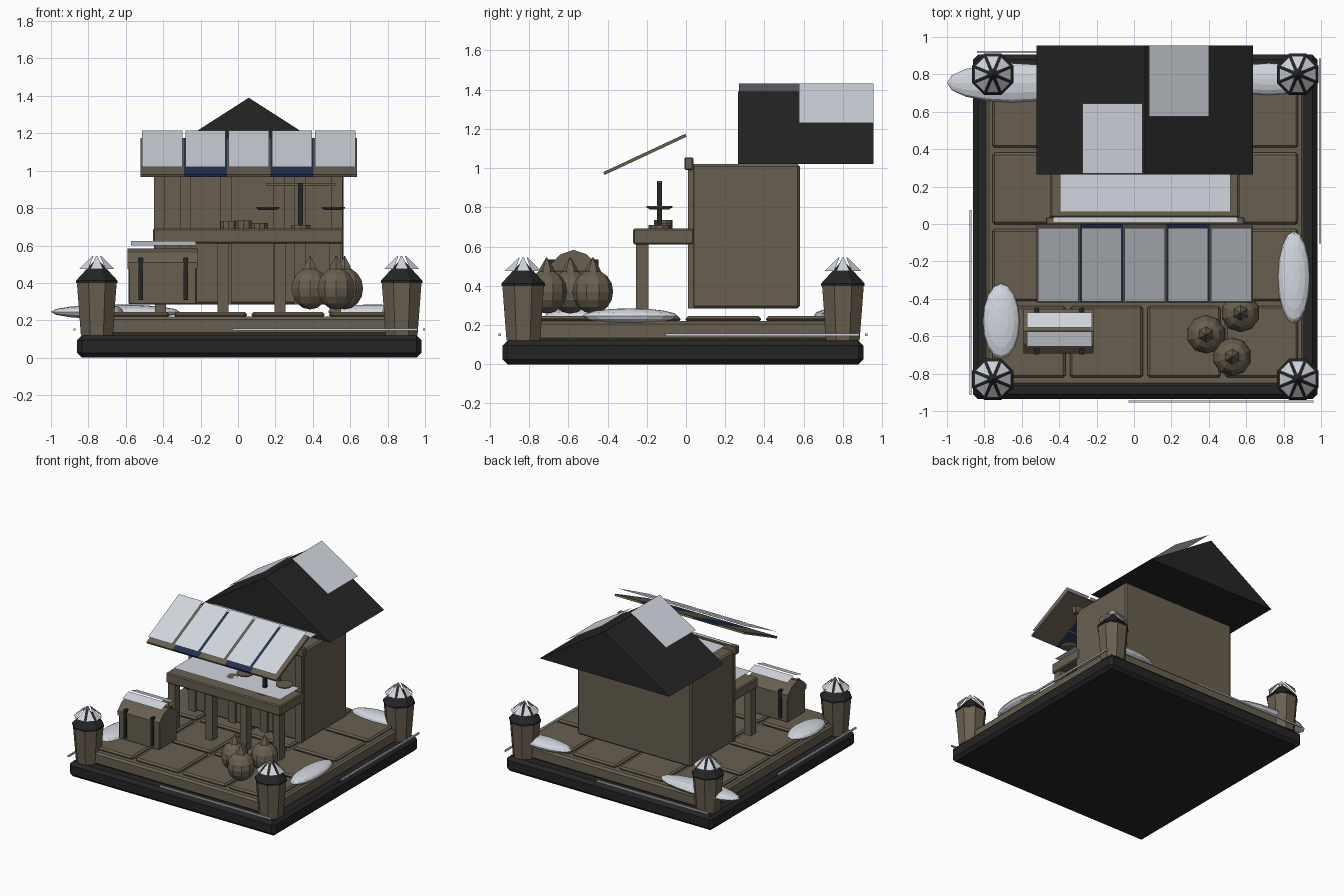
import bpy
import math
from mathutils import Vector

cube = bpy.data.objects.get("Cube")
if cube:
    bpy.data.objects.remove(cube, do_unlink=True)

CX, CY = 0.06, -0.015  # centre of the plinth


def material(name, rgb):
    m = bpy.data.materials.new(name)
    m.use_nodes = True
    m.diffuse_color = (*rgb, 1)
    bsdf = next(n for n in m.node_tree.nodes if n.type == 'BSDF_PRINCIPLED')
    bsdf.inputs["Base Color"].default_value = (*rgb, 1)
    return m


BROWN = material("weathered brown", (0.14, 0.115, 0.078))
BLACK = material("charcoal black", (0.018, 0.018, 0.018))
SNOW = material("snow grey", (0.64, 0.67, 0.73))
BLUE = material("navy blue", (0.016, 0.03, 0.085))


def mesh(name, verts, faces, mat):
    me = bpy.data.meshes.new(name)
    me.from_pydata(verts, [], faces)
    me.materials.append(mat)
    ob = bpy.data.objects.new(name, me)
    bpy.context.scene.collection.objects.link(ob)
    return ob


def bevel(ob, width):
    mod = ob.modifiers.new("bevel", 'BEVEL')
    mod.width, mod.segments = width, 1


def box(name, xs, ys, zs, mat, edge=0):
    verts = [(x, y, z) for x in xs for y in ys for z in zs]
    faces = [(0, 1, 3, 2), (4, 6, 7, 5), (0, 4, 5, 1),
             (2, 3, 7, 6), (0, 2, 6, 4), (1, 5, 7, 3)]
    ob = mesh(name, verts, faces, mat)
    if edge:
        bevel(ob, edge)
    return ob


def lathe(name, profile, x, y, mat, sides=8, turn=0.5):
    """Stack of polygon rings given as (radius, height)."""
    verts, faces = [], []
    for r, z in profile:
        for i in range(sides):
            a = math.tau * (i + turn) / sides
            verts.append((x + r * math.cos(a), y + r * math.sin(a), z))
    for k in range(len(profile) - 1):
        for i in range(sides):
            j = (i + 1) % sides
            faces.append((k * sides + i, k * sides + j,
                          (k + 1) * sides + j, (k + 1) * sides + i))
    faces.append(tuple(reversed(range(sides))))
    faces.append(tuple(range(len(verts) - sides, len(verts))))
    return mesh(name, verts, faces, mat)


def prism(name, profile, axis, start, end, mat):
    """Extrude a 2D profile along x or y."""
    n = len(profile)
    verts = [(t, p, z) if axis == 'x' else (p, t, z)
             for t in (start, end) for p, z in profile]
    faces = [(i, (i + 1) % n, n + (i + 1) % n, n + i) for i in range(n)]
    faces += [tuple(reversed(range(n))), tuple(range(n, 2 * n))]
    ob = mesh(name, verts, faces, mat)
    bpy.context.view_layer.objects.active = ob
    bpy.ops.object.mode_set(mode='EDIT')
    bpy.ops.mesh.select_all(action='SELECT')
    bpy.ops.mesh.normals_make_consistent(inside=False)
    bpy.ops.object.mode_set(mode='OBJECT')
    return ob


def sheet(name, a, b, c, d):
    """Single snow sheet, wound to face up."""
    corners = [Vector(v) for v in (a, b, c, d)]
    if (corners[1] - corners[0]).cross(corners[2] - corners[0]).z < 0:
        corners.reverse()
    return mesh(name, corners, [(0, 1, 2, 3)], SNOW)


def flat_sheet(name, xs, ys, z):
    return sheet(name, (xs[0], ys[0], z), (xs[1], ys[0], z),
                 (xs[1], ys[1], z), (xs[0], ys[1], z))


def mound(name, centre, size, mat, segments=16, rings=8):
    bpy.ops.mesh.primitive_uv_sphere_add(segments=segments, ring_count=rings, location=centre)
    ob = bpy.context.object
    ob.name, ob.scale = name, size
    ob.data.materials.append(mat)
    return ob


# Plinth, paved floor and tiles
box("plinth", (CX - .92, CX + .92), (CY - .92, CY + .92), (0, .12), BLACK, .025)
box("floor", (CX - .85, CX + .85), (CY - .85, CY + .85), (.12, .22), BROWN, .015)
for i in range(4):
    for j in range(4):
        tx, ty = CX + (i - 1.5) * .415, CY + (j - 1.5) * .41
        box("paving_tile", (tx - .195, tx + .195), (ty - .192, ty + .192),
            (.215, .245), BROWN, .012)

# Snow strips along the four edges
for k in range(4):
    c, s = round(math.cos(k * math.pi / 2)), round(math.sin(k * math.pi / 2))
    pts = [(u * c - v * s, u * s + v * c)
           for u, v in ((-.09, -.94), (.90, -.928))]
    xs = sorted(CX + p[0] for p in pts)
    ys = sorted(CY + p[1] for p in pts)
    box("edge_snow_strip", xs, ys, (.145, .157), SNOW)

# Corner posts with caps and snow crowns
for sx in (-1, 1):
    for sy in (-1, 1):
        px, py = CX + sx * .815, CY + sy * .815
        lathe("corner_post", [(.092, .12), (.115, .40)], px, py, BROWN)
        lathe("corner_post_cap", [(.12, .40), (.12, .412), (.003, .53)], px, py, BLACK)
        verts, faces = [], []
        for i in range(8):
            a = math.tau * i / 8
            for r, w, z in ((.028, -.004, .545), (.098, -.034, .475),
                            (.098, .034, .475), (.028, .004, .545)):
                verts.append((px + r * math.cos(a) - w * math.sin(a),
                              py + r * math.sin(a) + w * math.cos(a), z))
            faces.append(tuple(range(4 * i, 4 * i + 4)))
        mesh("post_snow_crown", verts, faces, SNOW)

# House body, front boards and top beam
box("house_body", (-.45, .565), (.03, .58), (.285, 1.02), BROWN, .012)
for x in (-.42, -.28, -.065, .22, .33, .53):
    box("wall_board", (x - .03, x + .03), (.01, .04), (.285, 1.0), BROWN)
box("top_beam", (-.47, .59), (-.008, .037), (.99, 1.055), BROWN, .006)
flat_sheet("beam_snow", (-.43, .55), (.012, .037), 1.062)
flat_sheet("house_top_snow", (-.395, .515), (.065, .55), 1.057)

# Gable roof with two snow sheets
prism("gable_roof", [(-.52, 1.02), (.635, 1.02), (.0575, 1.39)], 'y', .265, .955, BLACK)
sheet("roof_snow_right", (.08, .575, 1.43), (.40, .575, 1.23), (.40, .955, 1.23), (.08, .955, 1.43))
sheet("roof_snow_left", (.045, .27, 1.43), (-.275, .27, 1.23), (-.275, .645, 1.23), (.045, .645, 1.43))

# Striped awning with floating snow sheets
for i in range(5):
    x0 = -.52 + i * .231
    prism("awning_stripe", [(-.415, .965), (.003, 1.16), (-.003, 1.175), (-.421, .98)],
          'x', x0, x0 + .231, BLUE if i % 2 else BROWN)
    sheet("awning_snow", (x0 + .008, -.415, 1.02), (x0 + .223, -.415, 1.02),
          (x0 + .223, -.022, 1.214), (x0 + .008, -.022, 1.214))

# Counter and legs
box("counter_top", (-.455, .565), (-.27, .04), (.61, .692), BROWN, .008)
flat_sheet("counter_snow", (-.40, .55), (-.25, 0), .735)
for x in (-.415, -.08, .225, .52):
    box("counter_leg", (x - .03, x + .03), (-.255, -.19), (.245, .615), BROWN)

# Coin stacks
for x, h in ((-.05, .73), (.03, .735), (.115, .72)):
    lathe("coin_stack", [(.047, .69), (.047, h)], x, -.115, BROWN, 10)

# Balance scale
SX, SY = .335, -.135
lathe("scale_base", [(.055, .69), (.055, .71)], SX, SY, BROWN, 10)
box("scale_post", (SX - .013, SX + .013), (SY - .013, SY + .013), (.69, .935), BLACK)
box("scale_beam", (SX - .185, SX + .185), (SY - .01, SY + .01), (.922, .935), BROWN)
for side in (-1, 1):
    lathe("scale_pan", [(.05, .79), (.066, .80), (.066, .806)], SX + side * .175, SY, BROWN, 10)

# Treasure chest with bands and snow
box("chest_body", (-.585, -.22), (-.685, -.46), (.285, .48), BROWN, .006)
prism("chest_lid", [(-.692, .475), (-.692, .51), (-.64, .56), (-.573, .583),
                    (-.506, .56), (-.454, .51), (-.454, .475)], 'x', -.59, -.217, BROWN)
for x in (-.52, -.28):
    box("chest_band", (x - .012, x + .012), (-.699, -.447), (.31, .535), BLACK)
for side in (-1, 1):
    y0, y1 = -.564 + side * .01, -.564 + side * .092
    sheet("chest_snow", (-.572, y0, .625), (-.225, y0, .625), (-.225, y1, .60), (-.572, y1, .60))

# Tied sacks
for x, y in ((.385, -.59), (.57, -.475), (.525, -.71)):
    mound("sack", (x, y, .37), (.104, .104, .112), BROWN, 10, 8)
    lathe("sack_tip", [(.05, .45), (.035, .49), (.002, .545)], x, y, BROWN, 6)

# Snow drifts
for centre, size in (((-.71, -.52, .245), (.098, .2, .04)),
                     ((.855, -.285, .245), (.085, .245, .04)),
                     ((.72, .775, .245), (.24, .085, .04))):
    mound("snow_drift", centre, size, SNOW)
drift = mound("snow_drift_pointed", (-.655, .755, .245), (.1, .1, .345), SNOW, 12, 8)
drift.scale = (.04, .105, .345)
drift.rotation_euler = (0, math.pi / 2, 0)
